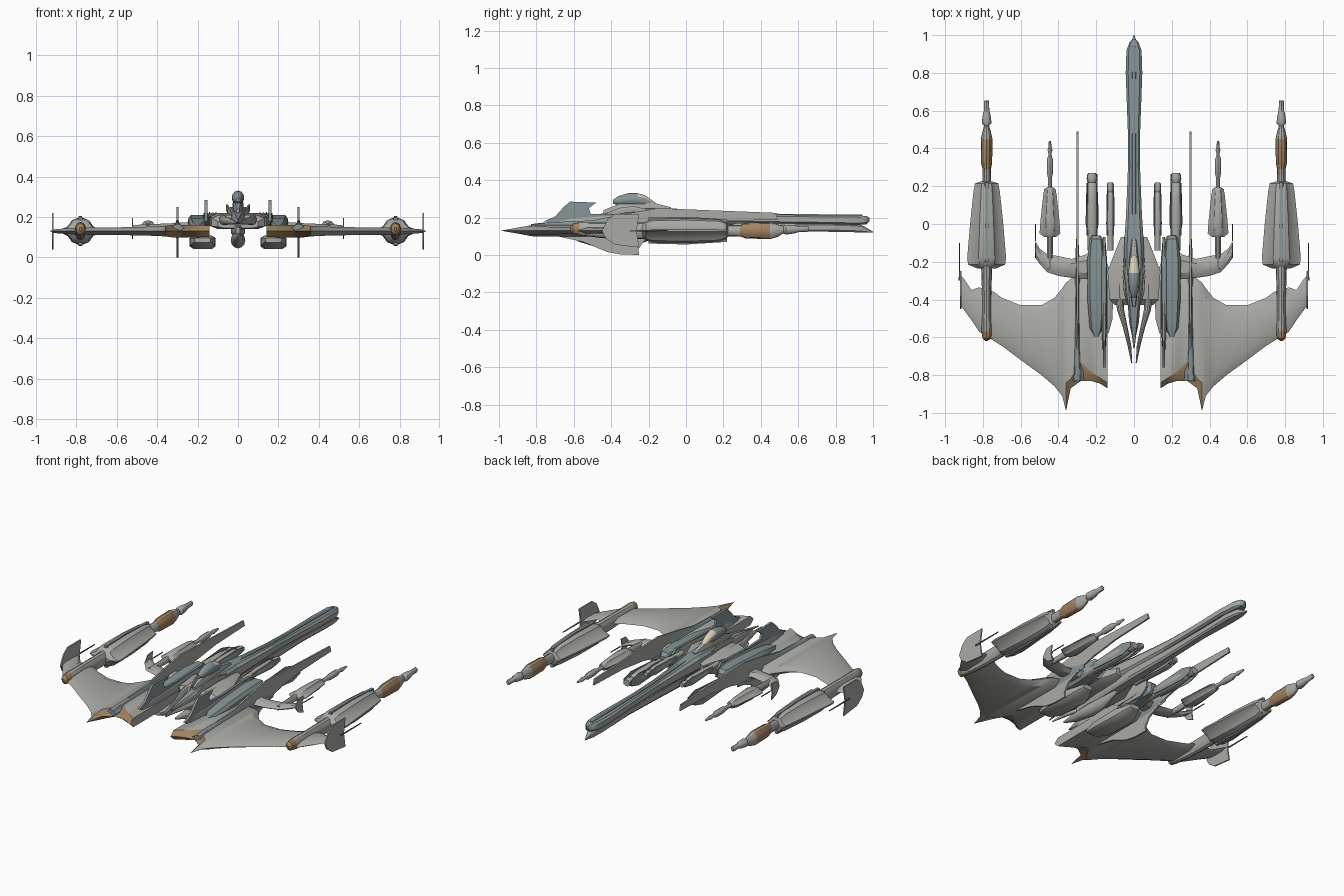
import bpy, bmesh, math
from mathutils import Vector


def material(name, rgb):
    m = bpy.data.materials.new(name)
    m.diffuse_color = (*rgb, 1)
    return m


GREY = material("hull_grey", (0.40, 0.40, 0.375))
TEAL = material("blue_grey", (0.24, 0.30, 0.31))
DARK = material("dark_grey", (0.12, 0.13, 0.13))
BROWN = material("copper_brown", (0.36, 0.23, 0.12))
CREAM = material("canopy_cream", (0.68, 0.62, 0.45))

# Unit cross-sections: rounded, boxy and flanged
ROUND = [(math.cos(i * math.pi / 6), math.sin(i * math.pi / 6)) for i in range(12)]
BOX = [(1, .6), (.7, 1), (-.7, 1), (-1, .6), (-1, -.6), (-.7, -1), (.7, -1), (1, -.6)]
Q = [(1, .08), (.62, .38), (.42, .85), (.15, 1)]
FLANGE = (Q + [(-x, z) for x, z in Q[::-1]] + [(-x, -z) for x, z in Q]
          + [(x, -z) for x, z in Q[::-1]])


def skin(name, rings, mats, mirror=True, rule=None, angle=32):
    """Join rings of points into a closed body."""
    bm = bmesh.new()
    vs = [[bm.verts.new(p) for p in r] for r in rings]
    n = len(vs[0])
    for a, b in zip(vs, vs[1:]):
        for i in range(n):
            j = (i + 1) % n
            bm.faces.new((a[i], a[j], b[j], b[i]))
    bm.faces.new(vs[0])
    bm.faces.new(vs[-1])
    bmesh.ops.recalc_face_normals(bm, faces=bm.faces)
    if rule:
        bm.normal_update()
        for f in bm.faces:
            f.material_index = rule(f.calc_center_median(), f.normal)
    me = bpy.data.meshes.new(name)
    bm.to_mesh(me)
    bm.free()
    for m in mats:
        me.materials.append(m)
    me.shade_smooth()
    me.set_sharp_from_angle(angle=math.radians(angle))
    ob = bpy.data.objects.new(name, me)
    bpy.context.collection.objects.link(ob)
    if mirror:
        ob.modifiers.new("mirror", 'MIRROR').use_mirror_merge = False
    return ob


def loft(name, stations, sect, mats, x=0.0, **kw):
    """Stations along y: (y, half width, centre z, half height[, x shift])."""
    rings = []
    for s in stations:
        dx = s[4] if len(s) > 4 else 0
        rings.append([Vector((x + dx + u * s[1], s[0], s[2] + v * s[3])) for u, v in sect])
    return skin(name, rings, mats, mirror=kw.pop("mirror", x != 0), **kw)


def blade(name, x, profile, t, mats, **kw):
    """Upright plate with a (y, z) outline."""
    return skin(name, [[Vector((x + s * t, y, z)) for y, z in profile] for s in (-1, 1)], mats, **kw)


def plate(name, span, z, mats, rule=None):
    """Wing from spanwise stations: (x, front y, back y, half thickness, front inset)."""
    rings = []
    for x, f, b, t, i in span:
        e = min(0.05, (b - f) * 0.25)
        rings.append([Vector(p) for p in (
            (x, f, z), (x, f + i, z + t), (x, b - e, z + t), (x, b, z),
            (x, b - e, z - t), (x, f + i, z - t))])
    return skin(name, rings, mats, rule=rule)


# Main swept wings with copper leading edges
plate("main_wing", [
    (.14, -.87, -.30, .028, .03), (.18, -.845, -.28, .030, .03), (.23, -.83, -.28, .031, .05),
    (.28, -.83, -.28, .031, .10), (.335, -.87, -.29, .030, .05), (.36, -.99, -.31, .026, .15),
    (.38, -.91, -.34, .025, .06), (.42, -.86, -.39, .023, .05), (.49, -.80, -.43, .021, .05),
    (.60, -.72, -.43, .019, .05), (.70, -.645, -.39, .018, .05), (.74, -.62, -.36, .018, .05),
    (.82, -.57, -.335, .016, .05), (.86, -.51, -.35, .013, .04), (.90, -.455, -.29, .010, .04),
    (.918, -.43, -.27, .008, .04)], .13, [GREY, BROWN],
    lambda c, n: 1 if c.y < -.76 and .15 < c.x < .35 else 0)

# Small rear wings that curve out to the light pods
plate("small_wing", [
    (.15, -.28, -.07, .03, .04), (.20, -.29, -.11, .028, .04), (.25, -.29, -.16, .024, .03),
    (.33, -.285, -.185, .019, .03), (.40, -.275, -.17, .016, .03), (.46, -.255, -.16, .014, .03),
    (.50, -.21, -.13, .011, .02), (.522, -.18, -.09, .008, .02)], .15, [GREY])

# Heavy outer pods, their nozzles and wing stalks
loft("outer_pod", [(-.235, .05, .13, .03), (-.215, .098, .13, .05), (-.18, .103, .13, .062),
                   (.0, .088, .13, .066), (.17, .070, .13, .060), (.215, .062, .13, .045),
                   (.225, .03, .13, .03)], FLANGE, [GREY], x=.78)
loft("outer_pod_nozzle", [(.20, .024, .13, .030), (.29, .022, .13, .03), (.32, .029, .13, .042),
                          (.45, .031, .13, .045), (.49, .022, .13, .034), (.52, .013, .135, .02),
                          (.535, .026, .135, .026), (.58, .020, .137, .022), (.60, .014, .138, .016),
                          (.65, .013, .14, .016), (.655, .010, .14, .010)],
     ROUND, [GREY, BROWN], x=.78, rule=lambda c, n: 1 if .29 < c.y < .47 else 0)
loft("outer_pod_stalk", [(-.62, .006, .14, .01), (-.605, .022, .14, .028), (-.57, .028, .14, .035),
                         (-.45, .024, .132, .042), (-.33, .026, .13, .045), (-.2, .03, .13, .045)],
     ROUND, [GREY, BROWN], x=.78, rule=lambda c, n: 1 if c.y < -.56 else 0)
loft("outer_pod_rib", [(-.2, .012, .13, .069), (.0, .012, .13, .074), (.22, .012, .13, .06)],
     BOX, [TEAL], x=.78)

# Light pods with thin nozzles and stalks
loft("light_pod", [(-.07, .03, .15, .015), (-.05, .055, .15, .026), (.02, .05, .15, .032),
                   (.15, .036, .15, .030), (.185, .030, .15, .022), (.195, .014, .15, .014)],
     FLANGE, [GREY], x=.445)
loft("light_pod_nozzle", [(.18, .012, .15, .014), (.24, .010, .15, .012), (.27, .016, .15, .02),
                          (.34, .016, .15, .02), (.37, .007, .15, .010), (.39, .013, .15, .013),
                          (.41, .008, .15, .010), (.44, .006, .15, .006)], ROUND, [GREY], x=.445)
loft("light_pod_stalk", [(-.24, .014, .15, .015), (-.05, .016, .15, .022)], ROUND, [GREY], x=.445)

# Wingtip fins and antenna rods
blade("wingtip_fin", .918, [(-.45, .13), (-.42, .19), (-.38, .22), (-.25, .22), (-.265, .13),
                            (-.25, .04), (-.38, .055), (-.43, .09)], .004, [GREY])
loft("wingtip_rod", [(-.30, .004, .13, .004), (-.10, .002, .13, .003)], BOX, [DARK], x=.924)
blade("small_wingtip_fin", .522, [(-.18, .15), (-.15, .19), (-.10, .195), (-.11, .15),
                                  (-.10, .09), (-.15, .11)], .003, [GREY])
loft("small_wingtip_rod", [(-.09, .003, .15, .003), (.0, .002, .15, .003)], BOX, [DARK], x=.522)

# Long upright blades above the wings with keels below
blade("long_blade", .30, [(-.76, .14), (-.55, .175), (-.35, .215), (-.15, .25), (.1, .24),
                          (.48, .225), (.49, .19), (.2, .18), (.0, .155), (-.15, .12),
                          (-.5, .11)], .005, [GREY])
blade("blade_keel", .30, [(-.78, .12), (-.55, .07), (-.42, .015), (-.35, .003), (-.25, 0),
                          (-.255, .03), (-.22, .08), (-.1, .13), (-.5, .14)], .005, [GREY])
loft("blade_fairing", [(-.83, .035, .145, .020), (-.76, .030, .145, .028), (-.6, .020, .14, .040),
                       (-.40, .014, .14, .05), (-.2, .012, .14, .04), (-.08, .006, .14, .02)],
     FLANGE, [TEAL], x=.30)

# Inner hull blocks beside the spine
loft("inner_hull", [(-.60, .012, .14, .02), (-.55, .035, .14, .035), (-.42, .045, .15, .045),
                    (-.20, .048, .16, .05), (-.08, .035, .165, .04), (-.06, .022, .165, .02)],
     BOX, [TEAL], x=.20)
loft("hull_bridge", [(-.43, .10, .165, .02), (-.40, .13, .175, .035), (-.25, .14, .18, .04),
                     (-.12, .09, .18, .035), (-.07, .07, .18, .025)], BOX, [GREY])
loft("lower_intake", [(-.58, .04, .085, .012), (-.50, .062, .078, .03), (-.30, .064, .075, .034),
                      (-.25, .05, .08, .022), (-.20, .03, .09, .014)], BOX, [GREY], x=.175)

# Inner engine tubes
for nm, x, z, r, end in (("inner_engine", .222, .14, .034, .27), ("core_engine", .125, .2, .022, .22)):
    loft(nm, [(-.14, r * .7, z, r * .7), (-.05, r * .75, z, r * .8), (.0, r, z, r),
              (.14, r * .95, z, r), (end - .06, r * .8, z, r * .8), (end - .05, r * .6, z, r * .6),
              (end - .03, r * .85, z, r * .8), (end, r * .6, z, r * .6)], ROUND, [GREY], x=x)
    for s in (-1, 1):
        loft(nm + "_strake", [(-.06, .003, z, r * .6), (end - .08, .003, z, r * 1.1),
                              (end - .005, .002, z, r * .5)], BOX, [TEAL], x=x + s * r * .75)

# Upright front fins on the inner hull
blade("front_fin", .158, [(-.76, .18), (-.70, .205), (-.65, .26), (-.62, .285), (-.48, .28),
                          (-.52, .25), (-.51, .22), (-.40, .215), (-.12, .225), (-.08, .19),
                          (-.12, .16), (-.6, .16)], .007, [TEAL])
loft("front_fin_root", [(-.74, .003, .175, .008), (-.55, .014, .17, .03), (-.2, .016, .18, .04),
                        (-.07, .006, .18, .02)], BOX, [GREY], x=.158)

# Long central spine with paired upper and lower booms
loft("spine_upper", [(-.66, .003, .18, .006), (-.55, .016, .185, .02), (-.40, .034, .195, .034),
                     (-.2, .055, .205, .044), (-.07, .05, .205, .044), (.05, .042, .2, .038),
                     (.3, .032, .195, .027), (.5, .033, .192, .024), (.8, .044, .188, .024),
                     (.92, .040, .186, .026), (.965, .022, .186, .022), (.98, .006, .19, .010)],
     BOX, [TEAL, GREY], mirror=False, rule=lambda c, n: 1 if abs(n.x) > .75 else 0)
loft("spine_lower", [(-.50, .01, .13, .02), (-.3, .034, .14, .035), (.0, .034, .145, .034),
                     (.3, .024, .145, .028), (.6, .024, .148, .022), (.85, .032, .145, .022),
                     (.94, .024, .14, .020), (1.0, .002, .122, .003)], BOX, [GREY], mirror=False)
loft("spine_ridge", [(-.15, .006, .235, .012), (.1, .012, .222, .018), (.5, .010, .205, .015),
                     (.94, .010, .20, .015)], BOX, [TEAL], mirror=False)
loft("chin_pod", [(-.62, .005, .11, .006), (-.52, .026, .095, .025), (-.38, .036, .085, .04),
                  (-.27, .03, .085, .035), (-.15, .012, .11, .015)], ROUND, [GREY], mirror=False)

# Curved nose prongs flanking the spine
loft("nose_prong", [(-.735, .003, .17, .004, .012), (-.64, .010, .175, .012, .025),
                    (-.54, .013, .18, .018, .048), (-.45, .019, .185, .024, .072),
                    (-.34, .018, .19, .026, .078), (-.22, .012, .195, .02, .065)],
     ROUND, [GREY], x=.0, mirror=True)

# Raised cockpit with cream canopy panel and side braces
loft("cockpit_neck", [(-.44, .008, .22, .02), (-.34, .022, .24, .04), (-.2, .026, .245, .04),
                      (-.08, .012, .235, .02)], BOX, [GREY], mirror=False)
loft("cockpit", [(-.39, .010, .285, .01), (-.36, .022, .29, .025), (-.31, .030, .296, .034),
                 (-.26, .031, .296, .035), (-.22, .026, .288, .031), (-.18, .018, .272, .02),
                 (-.15, .006, .255, .008)], ROUND, [TEAL, CREAM], mirror=False, angle=40,
     rule=lambda c, n: 1 if c.y > -.25 and n.z > .4 else 0)
loft("cockpit_brace", [(-.44, .003, .21, .006, -.02), (-.36, .006, .235, .016, 0),
                       (-.28, .006, .245, .016, .006), (-.18, .003, .23, .008, 0)],
     BOX, [GREY], x=.048)
